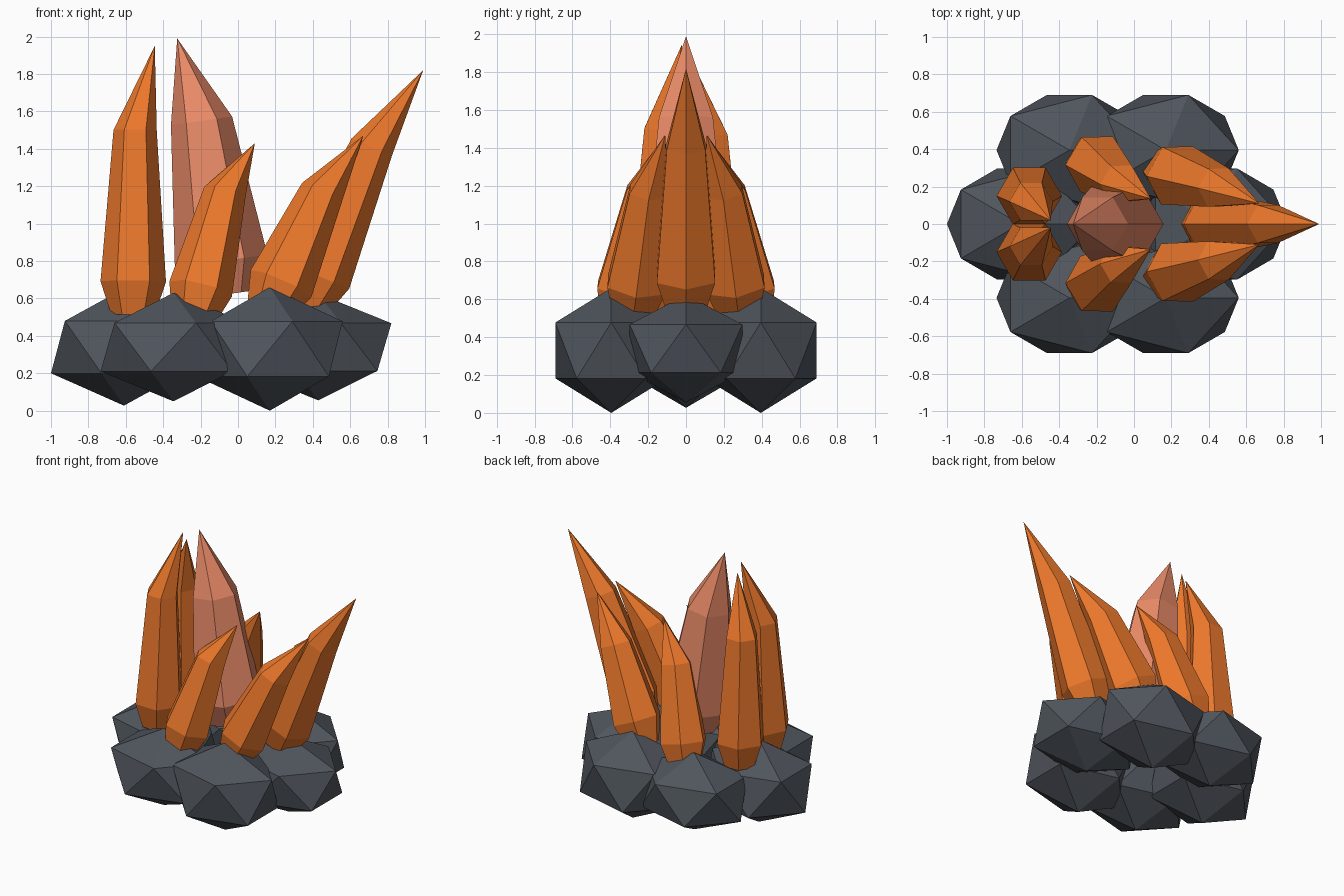
import bpy, bmesh, math
from mathutils import Vector

if "Cube" in bpy.data.objects:
    bpy.data.objects.remove(bpy.data.objects["Cube"])


def material(name, rgb):
    m = bpy.data.materials.new(name)
    m.diffuse_color = (*rgb, 1)
    m.use_nodes = True
    m.node_tree.nodes["Principled BSDF"].inputs["Base Color"].default_value = m.diffuse_color
    return m


ROCK = material("dark_stone", (0.08, 0.092, 0.11))
ORANGE = material("orange_crystal", (0.85, 0.19, 0.025))
PALE = material("pale_crystal", (0.83, 0.26, 0.14))


def finish(name, bm, mat):
    bmesh.ops.recalc_face_normals(bm, faces=bm.faces)
    me = bpy.data.meshes.new(name)
    bm.to_mesh(me)
    bm.free()
    me.materials.append(mat)
    bpy.context.collection.objects.link(bpy.data.objects.new(name, me))


def rock(name, centre, size):
    bm = bmesh.new()
    bmesh.ops.create_icosphere(bm, subdivisions=1, radius=1)
    for v in bm.verts:
        v.co = Vector(c + s * k for c, s, k in zip(centre, size, v.co))
    finish(name, bm, ROCK)


def crystal(name, lower, upper, apex, r, mat=ORANGE):
    """Six-sided shard: narrow foot, wide lower ring, tapered upper ring, off-centre tip."""
    lower, upper, apex = Vector(lower), Vector(upper), Vector(apex)
    axis = (upper - lower).normalized()
    turn = Vector((0, 0, 1)).rotation_difference(axis)
    bm = bmesh.new()
    rings = []
    for centre, rad in ((lower - axis * 0.18, r * 0.66), (lower, r), (upper, r * 0.66)):
        rings.append([bm.verts.new(centre + turn @ Vector((rad * math.cos(i * math.pi / 3),
                                                           rad * math.sin(i * math.pi / 3), 0)))
                      for i in range(6)])
    tip = bm.verts.new(apex)
    bm.faces.new(rings[0])
    for i in range(6):
        j = (i + 1) % 6
        for a, b in zip(rings, rings[1:]):
            bm.faces.new((a[i], a[j], b[j], b[i]))
        bm.faces.new((rings[2][i], rings[2][j], tip))
    finish(name, bm, mat)


# rock base
rock("left_rock", (-0.61, 0, 0.34), (0.436, 0.35, 0.313))
rock("right_rock", (0.43, 0, 0.34), (0.436, 0.35, 0.285))

# centre shards
crystal("tall_pale_crystal", (-0.09, 0, 0.8), (-0.195, 0, 1.55), (-0.325, 0, 1.99), 0.25, PALE)
crystal("leaning_crystal", (0.43, 0, 0.72), (0.715, 0, 1.41), (0.99, 0, 1.82), 0.178)

# mirrored front and back parts
for side, s in (("front", -1), ("back", 1)):
    rock(side + "_left_rock", (-0.345, s * 0.395, 0.34), (0.436, 0.347, 0.29))
    rock(side + "_right_rock", (0.17, s * 0.395, 0.33), (0.436, 0.347, 0.33))
    drop = 0.07 if s > 0 else 0
    crystal(side + "_left_crystal", (-0.56, s * 0.15, 0.69), (-0.55, s * 0.12, 1.5 - drop * 0.5),
            (-0.445, s * 0.02, 1.95 - drop), 0.175)
    crystal(side + "_short_crystal", (-0.2, s * 0.32, 0.65), (-0.07, s * 0.215, 1.17),
            (0.09, s * 0.135, 1.43), 0.172)
    crystal(side + "_right_crystal", (0.23, s * 0.26, 0.68), (0.45, s * 0.195, 1.17),
            (0.67, s * 0.11, 1.47), 0.178)
